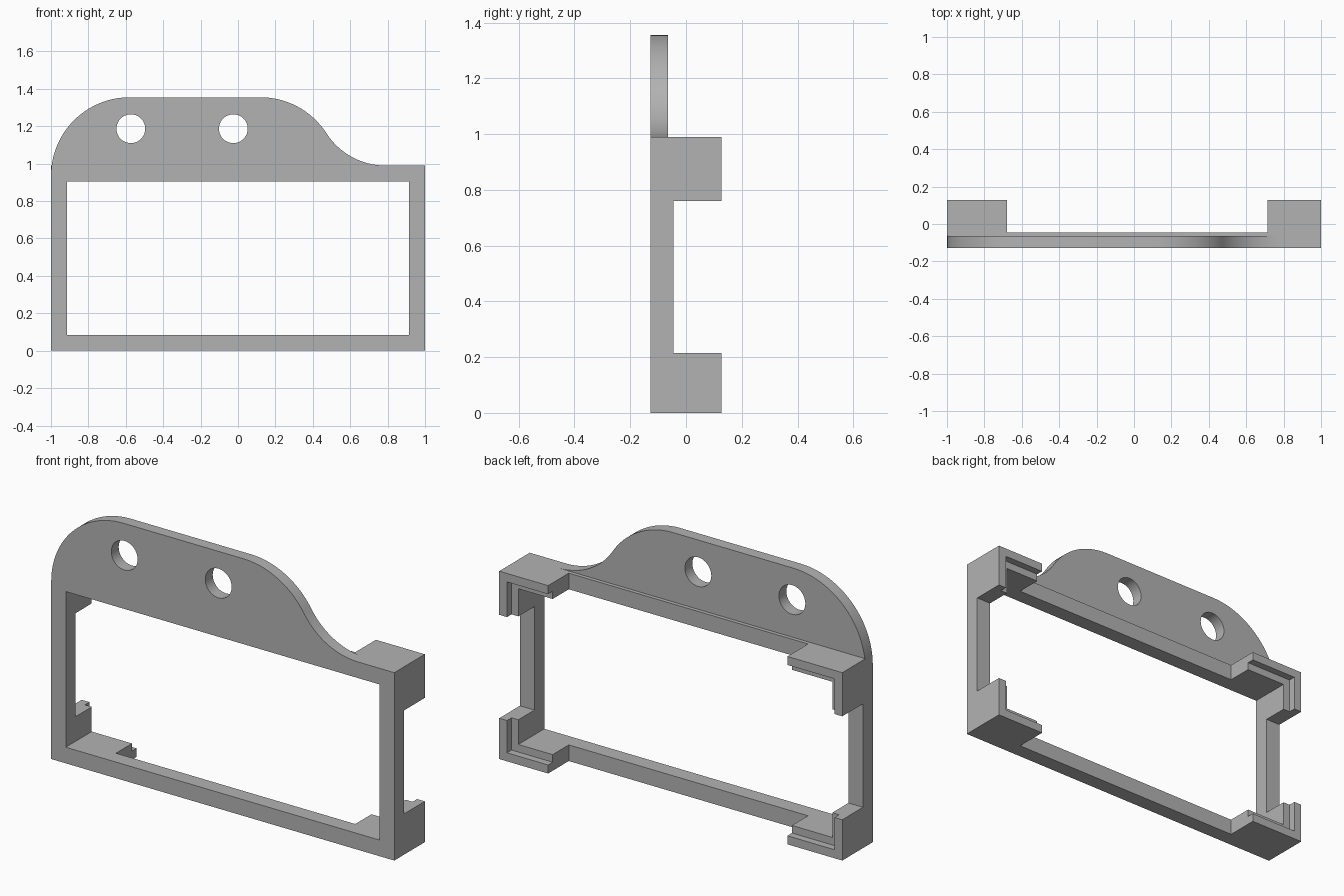
import bpy, bmesh
from math import sin, cos, pi, radians

cube = bpy.data.objects.get("Cube")
if cube:
    bpy.data.objects.remove(cube, do_unlink=True)

# Main dimensions
FRONT, PLATE_BACK, RIM_BACK, STEP, BACK = -0.127, -0.065, -0.045, 0.089, 0.127
TOP = 0.99
WALL, LIP = 0.085, 0.045

grey = bpy.data.materials.new("plain_grey")
grey.use_nodes = True
colour = (0.45, 0.45, 0.45, 1)
grey.diffuse_color = colour
grey.node_tree.nodes["Principled BSDF"].inputs["Base Color"].default_value = colour


def finish(name, bm):
    bmesh.ops.recalc_face_normals(bm, faces=bm.faces)
    mesh = bpy.data.meshes.new(name)
    bm.to_mesh(mesh)
    bm.free()
    obj = bpy.data.objects.new(name, mesh)
    bpy.context.collection.objects.link(obj)
    mesh.materials.append(grey)
    bpy.ops.object.select_all(action="DESELECT")
    obj.select_set(True)
    bpy.context.view_layer.objects.active = obj
    bpy.ops.object.shade_smooth_by_angle(angle=radians(30))
    return obj


def arc(cx, cz, r, a0, a1, n=24):
    angles = [a0 + (a1 - a0) * i / n for i in range(n + 1)]
    return [(cx + r * cos(a), cz + r * sin(a)) for a in angles]


def rect(x0, x1, z0, z1):
    return [(x0, z0), (x1, z0), (x1, z1), (x0, z1)]


def extrude_loops(name, loops, y0, y1):
    """Fill an outline with holes in the xz plane and extrude it along y."""
    bm = bmesh.new()
    for loop in loops:
        vs = [bm.verts.new((x, y0, z)) for x, z in loop]
        for a, b in zip(vs, vs[1:] + vs[:1]):
            bm.edges.new((a, b))
    bmesh.ops.triangle_fill(bm, edges=bm.edges[:], use_beauty=True, normal=(0, -1, 0))
    new = bmesh.ops.extrude_face_region(bm, geom=bm.faces[:])["geom"]
    verts = [v for v in new if isinstance(v, bmesh.types.BMVert)]
    bmesh.ops.translate(bm, verts=verts, vec=(0, y1 - y0, 0))
    return finish(name, bm)


# Front plate: frame with a curved hanging tab
R, CZ, turn = 0.42, 0.935, radians(32.75)
left_x, right_x = -0.58, 0.12
bend_x, bend_z = right_x + R * cos(turn), CZ + R * sin(turn)
r2 = (bend_z - TOP) / (1 - sin(turn))
outline = [(-1, 0), (1, 0), (1, TOP)]
outline += arc(bend_x + r2 * cos(turn), TOP + r2, r2, 1.5 * pi, pi + turn)
outline += arc(right_x, CZ, R, turn, pi / 2)[1:]
outline += arc(left_x, CZ, R, pi / 2, pi)
opening = rect(-1 + WALL, 1 - WALL, WALL, TOP - WALL)
holes = [arc(x, 1.187, 0.077, 0, 2 * pi, 40)[:-1] for x in (-0.573, -0.025)]
extrude_loops("front_plate", [outline, opening] + holes, FRONT, PLATE_BACK)

# Rim behind the plate
extrude_loops("rim", [rect(-1, 1, 0, TOP), opening], PLATE_BACK, RIM_BACK)


# Corner brackets: stepped section swept round each corner
SECTION = [(0, RIM_BACK), (WALL, RIM_BACK), (WALL, STEP),
           (LIP, STEP), (LIP, BACK), (0, BACK)]


def bracket(name, side, x_end, corner_z, up, z_end):
    bm = bmesh.new()
    rings = [[], [], []]
    for inset, y in SECTION:
        x, z = side * (1 - inset), corner_z + up * inset
        for ring, co in zip(rings, ((x_end, y, z), (x, y, z), (x, y, z_end))):
            ring.append(bm.verts.new(co))
    for a, b in zip(rings, rings[1:]):
        for i in range(len(a)):
            j = (i + 1) % len(a)
            bm.faces.new((a[i], a[j], b[j], b[i]))
    bm.faces.new(rings[0])
    bm.faces.new(rings[-1])
    finish(name, bm)


for side, label, x_end in ((-1, "right", -0.68), (1, "left", 0.715)):
    bracket(f"{label}_bottom_bracket", side, x_end, 0, 1, 0.215)
    bracket(f"{label}_top_bracket", side, x_end, TOP, -1, 0.76)
